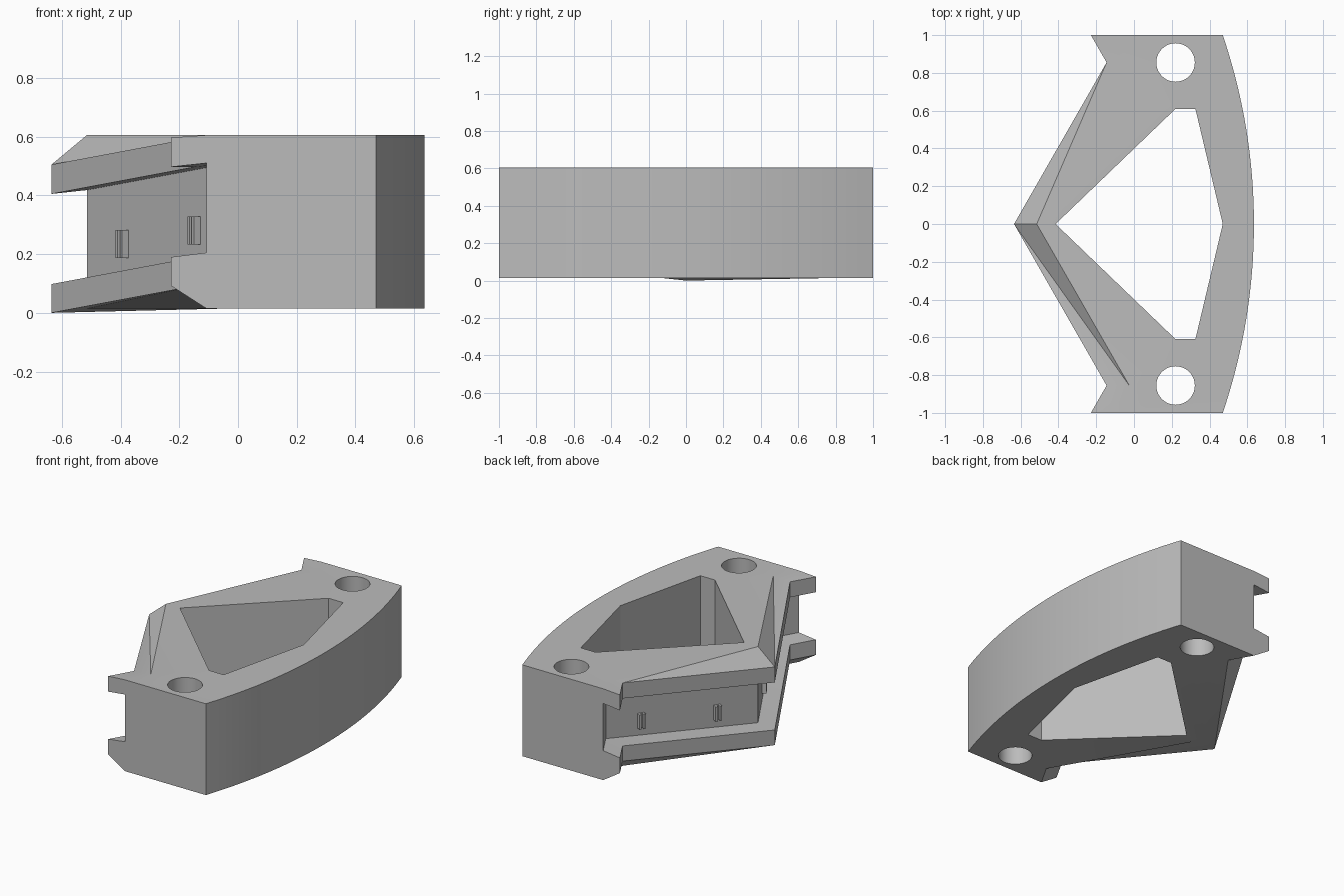
import bpy, bmesh, math
from mathutils import Vector, Matrix

cube = bpy.data.objects.get("Cube")
if cube:
    bpy.data.objects.remove(cube)

grey = bpy.data.materials.new("plain grey")
grey.use_nodes = True
GREY = (0.5, 0.5, 0.5, 1)
grey.diffuse_color = GREY
grey.node_tree.nodes["Principled BSDF"].inputs["Base Color"].default_value = GREY

TOP, BOTTOM = 0.605, 0.015


def make_object(name, bm):
    bmesh.ops.recalc_face_normals(bm, faces=bm.faces)
    mesh = bpy.data.meshes.new(name)
    bm.to_mesh(mesh)
    bm.free()
    mesh.materials.append(grey)
    obj = bpy.data.objects.new(name, mesh)
    bpy.context.collection.objects.link(obj)
    return obj


def prism(name, outline, z0, z1):
    bm = bmesh.new()
    face = bm.faces.new([bm.verts.new((x, y, z0)) for x, y in outline])
    new = bmesh.ops.extrude_face_region(bm, geom=[face])["geom"]
    bmesh.ops.translate(bm, vec=(0, 0, z1 - z0),
                        verts=[v for v in new if isinstance(v, bmesh.types.BMVert)])
    return make_object(name, bm)


# Channel side: C-shaped section lofted through ends, notches and tip
def section(y, x_out, drop):
    x_in = x_out + 0.12
    profile = [(x_in, TOP), (x_out, 0.597 - drop), (x_out, 0.497 - drop),
               (x_in, 0.51 - drop), (x_in, 0.205 - drop), (x_out, 0.19 - drop),
               (x_out, 0.092 - drop), (x_in, BOTTOM)]
    return [(x, y, z) for x, z in profile]


bm = bmesh.new()
stations = [(-1, -0.228, 0), (-0.855, -0.145, 0), (0, -0.635, 0.092),
            (0.855, -0.145, 0), (1, -0.228, 0)]
rows = [[bm.verts.new(p) for p in section(*s)] for s in stations]
for a, b in zip(rows, rows[1:]):
    for j in range(7):
        bm.faces.new((a[j], a[j + 1], b[j + 1]))
        bm.faces.new((a[j], b[j + 1], b[j]))

# Curved side
RADIUS, STEPS = 3.113, 32
half = math.asin(1 / RADIUS)
arc = []
for i in range(STEPS + 1):
    t = half * (2 * i / STEPS - 1)
    x, y = 0.635 - RADIUS + RADIUS * math.cos(t), RADIUS * math.sin(t)
    arc.append([bm.verts.new((x, y, z)) for z in (TOP, BOTTOM)])
for a, b in zip(arc, arc[1:]):
    bm.faces.new((a[0], a[1], b[1], b[0]))

# Ends, top and bottom
bm.faces.new(rows[0] + [arc[0][1], arc[0][0]])
bm.faces.new(rows[-1] + [arc[-1][1], arc[-1][0]])
bm.faces.new([r[0] for r in rows] + [p[0] for p in reversed(arc)])
bm.faces.new([r[7] for r in rows] + [p[1] for p in reversed(arc)])
body = make_object("bracket_body", bm)

# Central opening and two bolt holes
opening = [(-0.415, 0), (0.22, -0.61), (0.325, -0.61),
           (0.47, 0), (0.325, 0.61), (0.22, 0.61)]
cutters = [prism("opening_cutter", opening, -1, 2)]
for side in (-1, 1):
    ring = [(0.22 + 0.102 * math.cos(a), side * 0.855 + 0.102 * math.sin(a))
            for a in (math.tau * i / 40 for i in range(40))]
    cutters.append(prism("hole_cutter", ring, -1, 2))

bpy.context.view_layer.objects.active = body
body.select_set(True)
for cutter in cutters:
    cutter.hide_render = True
    mod = body.modifiers.new("cut", "BOOLEAN")
    mod.operation = "DIFFERENCE"
    mod.solver = "EXACT"
    mod.object = cutter
    bpy.ops.object.modifier_apply(modifier=mod.name)
    bpy.data.objects.remove(cutter)
bpy.ops.object.shade_smooth_by_angle(angle=math.radians(25))


# Small slotted pegs on the channel walls
def peg(name, side, t, z):
    start, end = Vector((-0.515, 0, 0)), Vector((-0.025, side * 0.855, 0))
    along = (end - start).normalized()
    out = Vector((-along.y * side, along.x * side, 0))
    base = start.lerp(end, t) + Vector((0, 0, z))
    frame = Matrix((along, out, Vector((0, 0, 1)))).transposed().to_4x4()
    bm = bmesh.new()
    # two posts joined by a thinner web
    for shift, width, depth in ((-0.014, 0.014, 0.03), (0.014, 0.014, 0.03), (0, 0.016, 0.012)):
        place = (Matrix.Translation(base + along * shift + out * (depth / 2 - 0.003))
                 @ frame @ Matrix.Diagonal((width, depth, 0.095, 1)))
        bmesh.ops.create_cube(bm, size=1, matrix=place)
    make_object(name, bm)


for side, label in ((-1, "front"), (1, "back")):
    peg(label + "_inner_peg", side, 0.27, 0.235)
    peg(label + "_outer_peg", side, 0.77, 0.28)
